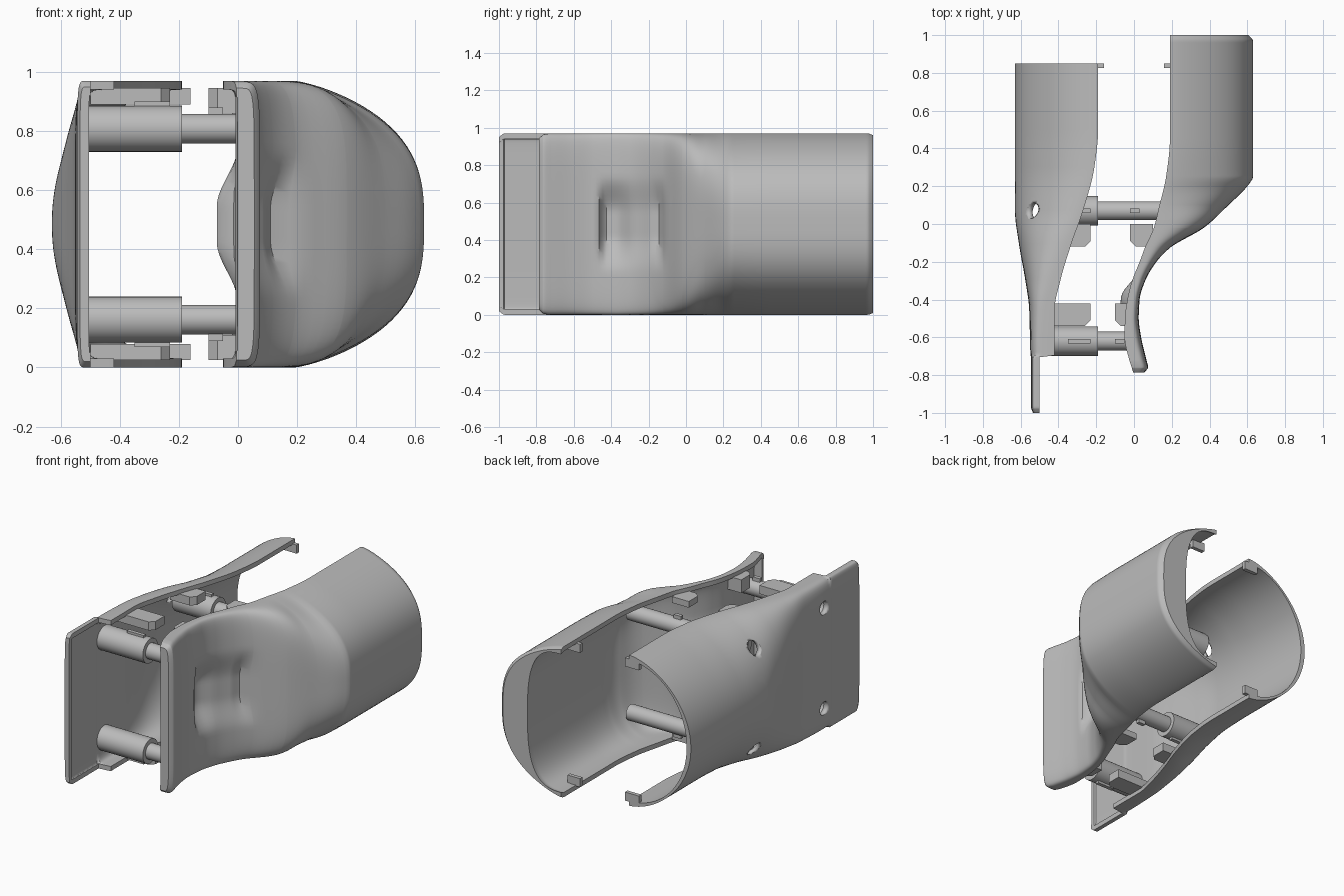
import bpy, bmesh, math

cube = bpy.data.objects.get("Cube")
if cube:
    bpy.data.objects.remove(cube, do_unlink=True)

grey = bpy.data.materials.new("casing_grey")
grey.use_nodes = True
colour = (0.5, 0.5, 0.5, 1)
grey.diffuse_color = colour
grey.node_tree.nodes["Principled BSDF"].inputs["Base Color"].default_value = colour

MID = 0.485          # half height of the casing
WALL = 0.03
SEGS = 72
DEFAULTS = (MID, 1, WALL)


def finish(name, bm, angle=35):
    bmesh.ops.recalc_face_normals(bm, faces=bm.faces)
    mesh = bpy.data.meshes.new(name)
    bm.to_mesh(mesh)
    bm.free()
    mesh.materials.append(grey)
    ob = bpy.data.objects.new(name, mesh)
    bpy.context.collection.objects.link(ob)
    bpy.ops.object.select_all(action="DESELECT")
    ob.select_set(True)
    bpy.context.view_layer.objects.active = ob
    bpy.ops.object.shade_smooth_by_angle(angle=math.radians(angle))
    return ob


def ease(a, b, v):
    t = min(max((v - a) / (b - a), 0), 1)
    return t * t * (3 - 2 * t)


def sample(keys, y):
    """Smooth interpolation of the section keys without overshoot."""
    def slope(i, c):
        return (keys[i + 1][c] - keys[i][c]) / (keys[i + 1][0] - keys[i][0])

    def tangent(i, c):
        if i == 0 or i == len(keys) - 1:
            return slope(min(i, len(keys) - 2), c)
        a, b = slope(i - 1, c), slope(i, c)
        return 2 * a * b / (a + b) if a * b > 0 else 0

    i = max(k for k in range(len(keys) - 1) if keys[k][0] <= y + 1e-6)
    h = keys[i + 1][0] - keys[i][0]
    t = (y - keys[i][0]) / h
    out = []
    for c in range(1, len(keys[0])):
        p, q = keys[i][c], keys[i + 1][c]
        out.append((2*t**3 - 3*t**2 + 1) * p + (t**3 - 2*t**2 + t) * h * tangent(i, c)
                   + (3*t**2 - 2*t**3) * q + (t**3 - t**2) * h * tangent(i + 1, c))
    return out


def no_dent(y, z):
    return 0


def thumb_dent(y, z):
    depth = 0.035 + 0.035 * (1 - ease(-0.38, -0.27, y)) + 0.03 * ease(-0.2, -0.13, y)
    return (depth * ease(-0.475, -0.43, y) * (1 - ease(-0.14, -0.105, y))
            * (1 - ease(0.06, 0.26, abs(z - MID))))


def shell(name, keys, dent):
    """Open half shell: superellipse sections lofted along y.
    Each key is y, rim x, outermost x, squareness, half height, taper, wall."""
    keys = [k + DEFAULTS[len(k) - 4:] for k in keys]
    start, end = keys[0][0], keys[-1][0]
    count = round((end - start) / 0.02)
    ys = {round(start + (end - start) * i / count, 4) for i in range(count + 1)}
    ys |= {k[0] for k in keys} | {round(start + 0.024, 4), round(start + 0.03, 4)}
    bm = bmesh.new()
    rings = []
    for y in sorted(ys):
        rim, outer, n, half, taper, wall = sample(keys, y)
        side = 1 if outer > rim else -1
        depth = abs(outer - rim)
        inner = 0.004 if y < start + 0.027 else max(depth - wall, 0.006)
        ring = []
        for d, h, e in ((depth, half, taper), (inner, half - WALL, 1)):
            row = []
            for i in range(SEGS + 1):
                a = math.pi * i / SEGS
                u, v = abs(math.sin(a)), math.cos(a)
                r = (u ** n + abs(v) ** n) ** (-1 / n)
                z = MID + h * r * v
                x = rim + side * d * (r * u) ** e
                row.append(bm.verts.new((x - dent(y, z), y, z)))
            ring.append(row)
        rings.append(ring[0] + ring[1][::-1])
    size = len(rings[0])
    for a, b in zip(rings, rings[1:]):
        for i in range(size):
            j = (i + 1) % size
            bm.faces.new((a[i], a[j], b[j], b[i]))
    for ring in (rings[0], rings[-1]):
        for i in range(SEGS):
            bm.faces.new((ring[i], ring[i + 1], ring[size - 2 - i], ring[size - 1 - i]))
    return finish(name, bm)


def add_rod(bm, x0, x1, y, z, radius):
    made = bmesh.ops.create_cone(bm, cap_ends=True, segments=32, radius1=radius,
                                 radius2=radius, depth=x1 - x0)
    for v in made["verts"]:
        v.co = ((x0 + x1) / 2 + v.co.z, y + v.co.x, z + v.co.y)


def tube(name, x0, x1, y, z, radius, bore):
    bm = bmesh.new()
    loops = []
    for x, r in ((x0, radius), (x1, radius), (x1, bore), (x0, bore)):
        loops.append([bm.verts.new((x, y + r * math.cos(i * math.pi / 16),
                                    z + r * math.sin(i * math.pi / 16)))
                      for i in range(32)])
    for a, b in zip(loops, loops[1:] + loops[:1]):
        for i in range(32):
            j = (i + 1) % 32
            bm.faces.new((a[i], a[j], b[j], b[i]))
    return finish(name, bm)


def plate(name, outline, z0, z1):
    bm = bmesh.new()
    face = bm.faces.new([bm.verts.new((x, y, z0)) for x, y in outline])
    top = bmesh.ops.extrude_face_region(bm, geom=[face])["geom"]
    for v in top:
        if isinstance(v, bmesh.types.BMVert):
            v.co.z = z1
    return finish(name, bm, 20)


def box(name, x0, x1, y0, y1, z0, z1):
    return plate(name, [(x0, y0), (x1, y0), (x1, y1), (x0, y1)], z0, z1)


# The two casing halves
back_shell = shell("back_shell", [
    (-1.0, -0.5, -0.535, 8, 0.465), (-0.97, -0.5, -0.545, 8),
    (-0.705, -0.5, -0.545, 8), (-0.695, -0.42, -0.548, 8),
    (-0.45, -0.42, -0.555, 6), (-0.3, -0.39, -0.575, 4),
    (-0.1, -0.33, -0.61, 2.6), (0.07, -0.27, -0.63, 2.1, MID, 1.1),
    (0.3, -0.21, -0.63, 2, MID, 1.2), (0.5, -0.19, -0.63, 2, MID, 1.2),
    (0.85, -0.19, -0.63, 2, MID, 1.2)], no_dent)

grip_shell = shell("grip_shell", [
    (-0.785, -0.005, 0.055, 7, 0.46), (-0.76, -0.012, 0.075, 7, 0.48),
    (-0.72, -0.025, 0.066, 7), (-0.6, -0.05, 0.038, 7),
    (-0.5, -0.048, 0.025, 7), (-0.4, -0.035, 0.03, 7),
    (-0.3, -0.01, 0.06, 6), (-0.2, 0.03, 0.12, 5),
    (-0.12, 0.06, 0.2, 4.5, MID, 1.1), (-0.02, 0.105, 0.37, 4.5, MID, 1.5, 0.04),
    (0.1, 0.135, 0.5, 3.3, MID, 1.9, 0.09), (0.2, 0.16, 0.6, 2.9, MID, 2.2, 0.17),
    (0.25, 0.17, 0.63, 2.9, MID, 2.2, 0.2), (0.45, 0.19, 0.63, 2.9, MID, 2.2, 0.2),
    (0.97, 0.19, 0.63, 2.9, MID, 2.2, 0.2),
    (1.0, 0.19, 0.605, 2.9, 0.475, 2.2, 0.175)], thumb_dent)

# Screw posts, fins and locating tabs, repeated at top and bottom
holes = bmesh.new()
for level, flip in (("top", False), ("bottom", True)):
    def span(z0, z1):
        return (2 * MID - z1, 2 * MID - z0) if flip else (z0, z1)

    post_z = span(0.808, 0.808)[0]
    for place, y, boss_x, pin_x, fin_x, tab_y, tabs in (
            ("front", -0.62, -0.53, 0.02, -0.1, -0.54,
             ((-0.5, -0.23, 0.89), (0.0, -0.1, 0.86))),
            ("rear", 0.07, -0.465, 0.345, -0.02, -0.12,
             ((-0.4, -0.23, 0.89), (0.1, -0.02, 0.905)))):
        tag = f"{level}_{place}"
        tube(f"screw_boss_{tag}", boss_x, -0.19, y, post_z, 0.078, 0.044)
        pin = bmesh.new()
        add_rod(pin, -0.2, pin_x, y, post_z, 0.05)
        finish(f"screw_pin_{tag}", pin)
        add_rod(holes, -0.8, -0.4, y, post_z, 0.042)

        box(f"boss_fin_{tag}", -0.35, -0.23, y - 0.012, y + 0.012, *span(0.87, 0.9))
        box(f"pin_fin_{tag}", fin_x, fin_x + 0.05, y - 0.012, y + 0.012,
            *span(0.84, 0.88))
        for half, (root, tip, z0) in zip(("back", "grip"), tabs):
            c = 0.03 if tip > root else -0.03
            y1 = tab_y + 0.12
            plate(f"{half}_tab_{tag}",
                  [(root, tab_y), (tip - c, tab_y), (tip, tab_y + 0.03),
                   (tip, y1), (root, y1)], *span(z0, 0.945))

    # Snap clips at the open end
    box(f"back_clip_{level}", -0.26, -0.16, 0.825, 0.85, *span(0.89, 0.945))
    box(f"grip_clip_{level}", 0.16, 0.25, 0.825, 0.85, *span(0.89, 0.945))

# Screw holes through the back shell
cutter = finish("hole_cutter", holes)
cutter.hide_render = True
mod = back_shell.modifiers.new("screw_holes", "BOOLEAN")
mod.operation = "DIFFERENCE"
mod.solver = "MANIFOLD"
mod.object = cutter
bpy.context.view_layer.objects.active = back_shell
bpy.ops.object.modifier_apply(modifier=mod.name)
bpy.data.objects.remove(cutter, do_unlink=True)
